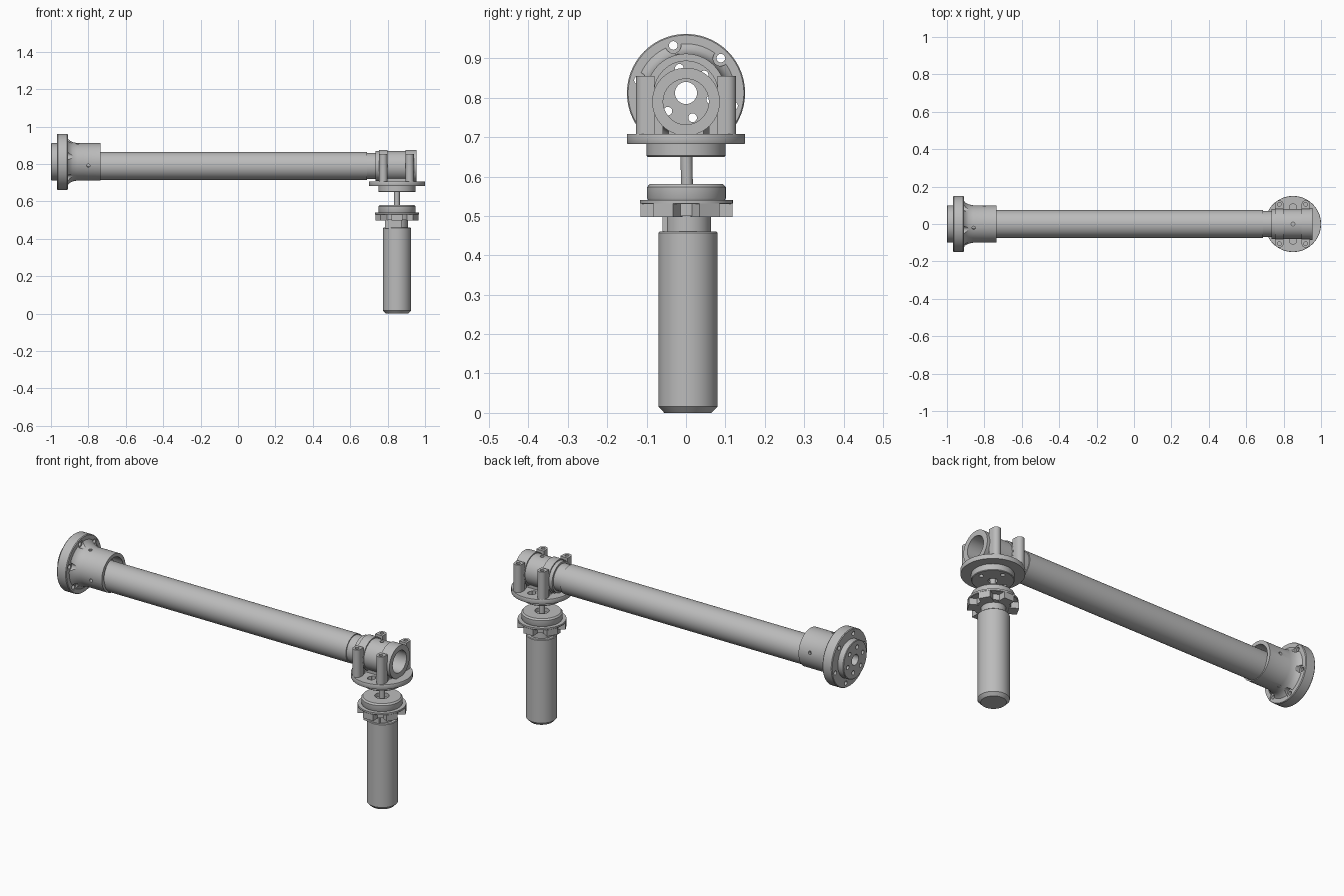
import bpy, bmesh, math
from mathutils import Matrix, Vector

cube = bpy.data.objects.get("Cube")
if cube:
    bpy.data.objects.remove(cube, do_unlink=True)

steel = bpy.data.materials.new("grey_steel")
steel.use_nodes = True
GREY = (0.5, 0.5, 0.5, 1)
steel.diffuse_color = GREY
steel.node_tree.nodes["Principled BSDF"].inputs["Base Color"].default_value = GREY

ARM_Z, HUB_Z, JOINT_X = 0.79, 0.812, 0.85


def finish(name, bm):
    bmesh.ops.recalc_face_normals(bm, faces=bm.faces)
    mesh = bpy.data.meshes.new(name)
    bm.to_mesh(mesh)
    bm.free()
    ob = bpy.data.objects.new(name, mesh)
    bpy.context.collection.objects.link(ob)
    mesh.materials.append(steel)
    smooth(ob)
    return ob


def smooth(ob):
    bpy.ops.object.select_all(action='DESELECT')
    ob.select_set(True)
    bpy.context.view_layer.objects.active = ob
    bpy.ops.object.shade_smooth_by_angle(angle=math.radians(30))


def lathe(name, profile, axis, centre=(0, 0, 0), steps=56):
    """Turn a closed (radius, position) outline about the x or z axis."""
    bm = bmesh.new()
    place = (lambda r, h: (h, r, 0)) if axis == 'X' else (lambda r, h: (r, 0, h))
    vs = [bm.verts.new(place(r, h)) for r, h in profile]
    edges = [bm.edges.new((a, b)) for a, b in zip(vs, vs[1:] + vs[:1])]
    bmesh.ops.spin(bm, geom=vs + edges, cent=(0, 0, 0), steps=steps,
                   axis=(1, 0, 0) if axis == 'X' else (0, 0, 1),
                   angle=math.tau, use_merge=True)
    bmesh.ops.remove_doubles(bm, verts=bm.verts, dist=1e-5)
    bmesh.ops.translate(bm, verts=bm.verts, vec=centre)
    return finish(name, bm)


def add_rod(bm, start, end, radius, sides=16):
    a, b = Vector(start), Vector(end)
    turn = (b - a).to_track_quat('Z', 'Y').to_matrix().to_4x4()
    bmesh.ops.create_cone(bm, cap_ends=True, segments=sides, radius1=radius,
                          radius2=radius, depth=(b - a).length,
                          matrix=Matrix.Translation((a + b) / 2) @ turn)


def add_box(bm, centre, size, turn=0):
    bmesh.ops.create_cube(bm, size=1, matrix=Matrix.Translation(centre)
                          @ Matrix.Rotation(turn, 4, 'Z') @ Matrix.Diagonal((*size, 1)))


def drill(ob, rods):
    """Cut rods (start, end, radius) out of a part, one after another."""
    for rod in rods:
        bm = bmesh.new()
        add_rod(bm, *rod)
        cutter = finish("drill_cutter", bm)
        cutter.hide_render = True
        mod = ob.modifiers.new("hole", 'BOOLEAN')
        mod.operation, mod.solver, mod.object = 'DIFFERENCE', 'EXACT', cutter
        bpy.context.view_layer.objects.active = ob
        bpy.ops.object.modifier_apply(modifier=mod.name)
        bpy.data.objects.remove(cutter, do_unlink=True)
    smooth(ob)


def ring_points(count, radius, first):
    for i in range(count):
        t = math.radians(first) + math.tau * i / count
        yield radius * math.cos(t), radius * math.sin(t)


# Wall hub: back boss, flange, fillet and socket
hub = lathe("mounting_hub", [
    (0.028, -1), (0.097, -1), (0.1, -0.997), (0.1, -0.967), (0.147, -0.967),
    (0.15, -0.963), (0.15, -0.914), (0.147, -0.91), (0.125, -0.91),
    (0.113, -0.9), (0.105, -0.884), (0.1, -0.86), (0.1, -0.735),
    (0.081, -0.735), (0.081, -0.95), (0.028, -0.95)], 'X', (0, 0, HUB_Z))
rods = []
for y, dz in ring_points(6, 0.125, 45):
    rods.append(((-1.02, y, HUB_Z + dz), (-0.9, y, HUB_Z + dz), 0.011))
    rods.append(((-0.912, y, HUB_Z + dz), (-0.85, y, HUB_Z + dz), 0.02))
for y, dz in ring_points(6, 0.065, 45):
    rods.append(((-1.02, y, HUB_Z + dz), (-0.94, y, HUB_Z + dz), 0.011))
for x, first in ((-0.8, 12), (-0.857, 102)):
    for y, dz in ring_points(2, 1, first):
        rods.append(((x, y * 0.07, HUB_Z + dz * 0.07),
                     (x, y * 0.13, HUB_Z + dz * 0.13), 0.009))
drill(hub, rods)

# Long hollow arm with a stepped end
lathe("arm_tube", [(0.06, -0.9), (0.075, -0.9), (0.075, 0.69), (0.07, 0.69),
                   (0.07, 0.76), (0.06, 0.76)], 'X', (0, 0, ARM_Z))

# Clamp sleeve round the end of the arm
sleeve = lathe("clamp_sleeve", [
    (0.058, 0.735), (0.08, 0.735), (0.08, 0.755), (0.086, 0.755), (0.086, 0.8),
    (0.08, 0.8), (0.08, 0.895), (0.086, 0.895), (0.086, 0.955), (0.058, 0.955)],
    'X', (0, 0, ARM_Z))
drill(sleeve, [((JOINT_X, 0, 0.83), (JOINT_X, 0, 0.9), 0.01)])

# Four bolt posts, round on the outside, with feet joining them to the sleeve
for x, end in ((0.777, "inner"), (0.918, "outer")):
    for side, label in ((-1, "right"), (1, "left")):
        bm = bmesh.new()
        outline = [(x - 0.022, side * 0.08), (x + 0.022, side * 0.08)]
        outline += [(x + 0.022 * math.cos(t), side * (0.105 + 0.022 * math.sin(t)))
                    for t in [math.pi * i / 10 for i in range(11)]]
        base = bm.faces.new([bm.verts.new((px, py, 0.705)) for px, py in outline])
        top = bmesh.ops.extrude_face_region(bm, geom=[base])["geom"]
        bmesh.ops.translate(bm, vec=(0, 0, 0.15),
                            verts=[v for v in top if isinstance(v, bmesh.types.BMVert)])
        post = finish(f"{end}_{label}_clamp_post", bm)
        drill(post, [((x, side * 0.105, 0.82), (x, side * 0.105, 0.9), 0.01)])
        bm = bmesh.new()
        add_box(bm, (x, side * 0.073, 0.755), (0.03, 0.03, 0.1))
        finish(f"{end}_{label}_post_foot", bm)

# Joint flange under the clamp, with its lower boss
flange = lathe("joint_flange", [
    (0.022, 0.65), (0.097, 0.65), (0.1, 0.653), (0.1, 0.683), (0.149, 0.683),
    (0.15, 0.685), (0.15, 0.706), (0.149, 0.708), (0.022, 0.708)],
    'Z', (JOINT_X, 0, 0))
rods = [((JOINT_X + x, y, 0.62), (JOINT_X + x, y, 0.73), 0.011)
        for x, y in ring_points(4, 0.07, 0)]
rods += [((JOINT_X + x, y, 0.69), (JOINT_X + x, y, 0.73), 0.02)
         for x, y in ring_points(2, 0.088, 90)]
drill(flange, rods)

# Saddle joining sleeve to flange
bm = bmesh.new()
add_box(bm, (JOINT_X, 0, 0.715), (0.17, 0.09, 0.02))
finish("sleeve_saddle", bm)

# Drive shaft
bm = bmesh.new()
add_rod(bm, (JOINT_X, 0.004, 0.5), (JOINT_X, 0, 0.7), 0.015, 24)
finish("drive_shaft", bm)

# Motor head: top disc with a recess and thin flange
HEAD = (JOINT_X, 0.001, 0)
MOTOR = (JOINT_X, 0.005, 0)
lathe("motor_head", [
    (0, 0.5), (0.085, 0.5), (0.085, 0.53), (0.116, 0.53), (0.118, 0.532),
    (0.118, 0.541), (0.098, 0.541), (0.1, 0.545), (0.1, 0.573),
    (0.093, 0.581), (0.035, 0.581), (0.035, 0.56), (0, 0.56)], 'Z', HEAD)

# Lugs under the thin flange
bm = bmesh.new()
for i in range(6):
    t = math.tau * (i + 0.5) / 6
    add_box(bm, (HEAD[0] + 0.094 * math.cos(t), HEAD[1] + 0.094 * math.sin(t), 0.514),
            (0.046, 0.058, 0.034), t)
finish("motor_lugs", bm)

# Narrow neck with a side block
lathe("motor_neck", [(0, 0.45), (0.058, 0.45), (0.058, 0.505), (0, 0.505)], 'Z', MOTOR)
bm = bmesh.new()
add_box(bm, (JOINT_X - 0.02, -0.03, 0.478), (0.09, 0.06, 0.045))
finish("motor_neck_block", bm)

# Motor body with chamfered foot
lathe("motor_body", [(0, 0), (0.06, 0), (0.075, 0.016), (0.075, 0.457),
                     (0.072, 0.46), (0, 0.46)], 'Z', MOTOR)
